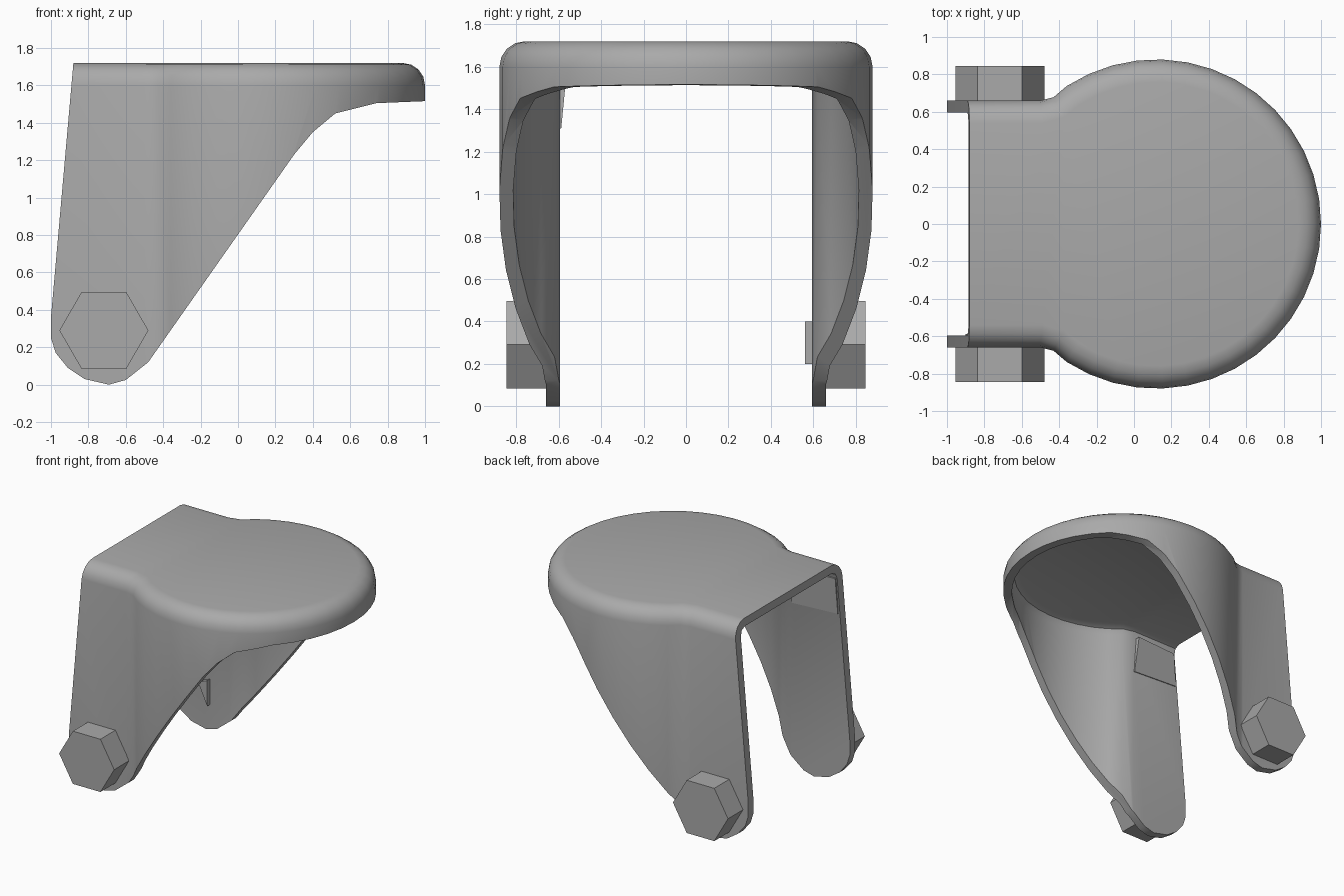
import bpy, bmesh, math
from mathutils import Vector

cube = bpy.data.objects.get("Cube")
if cube:
    bpy.data.objects.remove(cube, do_unlink=True)

grey = bpy.data.materials.new("plain grey")
grey.use_nodes = True
COLOR = (0.4, 0.4, 0.4, 1)
grey.diffuse_color = COLOR
grey.node_tree.nodes["Principled BSDF"].inputs["Base Color"].default_value = COLOR


def make_object(name, rings):
    """Closed solid skinned through equal-length rings of points."""
    bm = bmesh.new()
    loops = [[bm.verts.new(p) for p in ring] for ring in rings]
    n = len(loops[0])
    for a, b in zip(loops, loops[1:]):
        for i in range(n):
            j = (i + 1) % n
            bm.faces.new((a[i], a[j], b[j], b[i]))
    bm.faces.new(loops[0])
    bm.faces.new(loops[-1])
    bmesh.ops.recalc_face_normals(bm, faces=bm.faces)
    mesh = bpy.data.meshes.new(name)
    bm.to_mesh(mesh)
    bm.free()
    obj = bpy.data.objects.new(name, mesh)
    bpy.context.collection.objects.link(obj)
    mesh.materials.append(grey)
    return obj


def prism(name, profile, y0, y1):
    return make_object(name, [[(x, y, z) for x, z in profile] for y in (y0, y1)])


def outline(offset, back):
    """Plan of a round plate with a straight neck, inset by offset."""
    half = [Vector((back, 0.66)), Vector((-0.5, 0.66)), Vector((-0.43, 0.678))]
    normals = [Vector((0, 1)), Vector((-0.1, 1)), Vector((-0.45, 0.9))]
    for i in range(15):
        a = math.radians(123 * (1 - i / 14))
        d = Vector((math.cos(a), math.sin(a)))
        half.append(Vector((0.12, 0)) + d * 0.88)
        normals.append(d)
    pts = [p - n * offset for p, n in zip(half, normals)]
    return pts + [Vector((p.x, -p.y)) for p in reversed(pts[:-1])]


def domed_solid(name, inset, back, bottom, top, radius, steps):
    """Straight walls with a rounded upper edge."""
    levels = [(inset, bottom)]
    for i in range(steps + 1):
        a = math.pi / 2 * i / steps
        levels.append((inset + radius * (1 - math.cos(a)),
                       top - radius * (1 - math.sin(a))))
    return make_object(name, [[(p.x, p.y, z) for p in outline(o, back)]
                              for o, z in levels])


def cut(obj, cutter, operation):
    mod = obj.modifiers.new("cut", 'BOOLEAN')
    mod.operation = operation
    mod.solver = 'EXACT'
    mod.object = cutter
    bpy.context.view_layer.objects.active = obj
    bpy.ops.object.modifier_apply(modifier=mod.name)
    bpy.data.objects.remove(cutter, do_unlink=True)


# Fork shell: rounded hood, hollowed, then trimmed to the side silhouette
fork = domed_solid("fork_shell", 0, -1.1, -0.1, 1.72, 0.12, 4)
hollow = domed_solid("hollow_cutter", 0.065, -1.3, -0.3, 1.66, 0.06, 2)
cut(fork, hollow, 'DIFFERENCE')
silhouette = [(-0.875, 1.8), (-0.88, 1.72), (-1, 0.36), (-1, 0.25), (-0.975, 0.17),
              (-0.91, 0.09), (-0.82, 0.03), (-0.69, 0), (-0.6, 0.025), (-0.48, 0.12),
              (0.3, 1.23), (0.4, 1.35), (0.52, 1.45), (0.74, 1.505), (1.1, 1.52), (1.1, 1.8)]
cut(fork, prism("side_trim_cutter", silhouette, -1, 1), 'INTERSECT')
bpy.ops.object.select_all(action='DESELECT')
fork.select_set(True)
bpy.context.view_layer.objects.active = fork
bpy.ops.object.shade_smooth_by_angle(angle=math.radians(35))

# Hexagonal axle bolts
hexagon = [(-0.717 + 0.238 * math.cos(math.radians(60 * i)),
            0.29 + 0.238 * math.sin(math.radians(60 * i))) for i in range(6)]
for side, s in (("right", -1), ("left", 1)):
    prism(side + "_bolt", hexagon, s * 0.63, s * 0.845)

# Small raised pad inside one leg and axle tip inside the other
make_object("inner_pad", [
    [(-0.9, -0.61, 1.33), (-0.5, -0.61, 1.31), (-0.5, -0.588, 1.31), (-0.9, -0.588, 1.33)],
    [(-0.88, -0.61, 1.6), (-0.52, -0.61, 1.6), (-0.52, -0.56, 1.6), (-0.88, -0.585, 1.6)]])
prism("axle_tip", [(-0.74, 0.37), (-0.66, 0.4), (-0.66, 0.2)], 0.562, 0.61)
